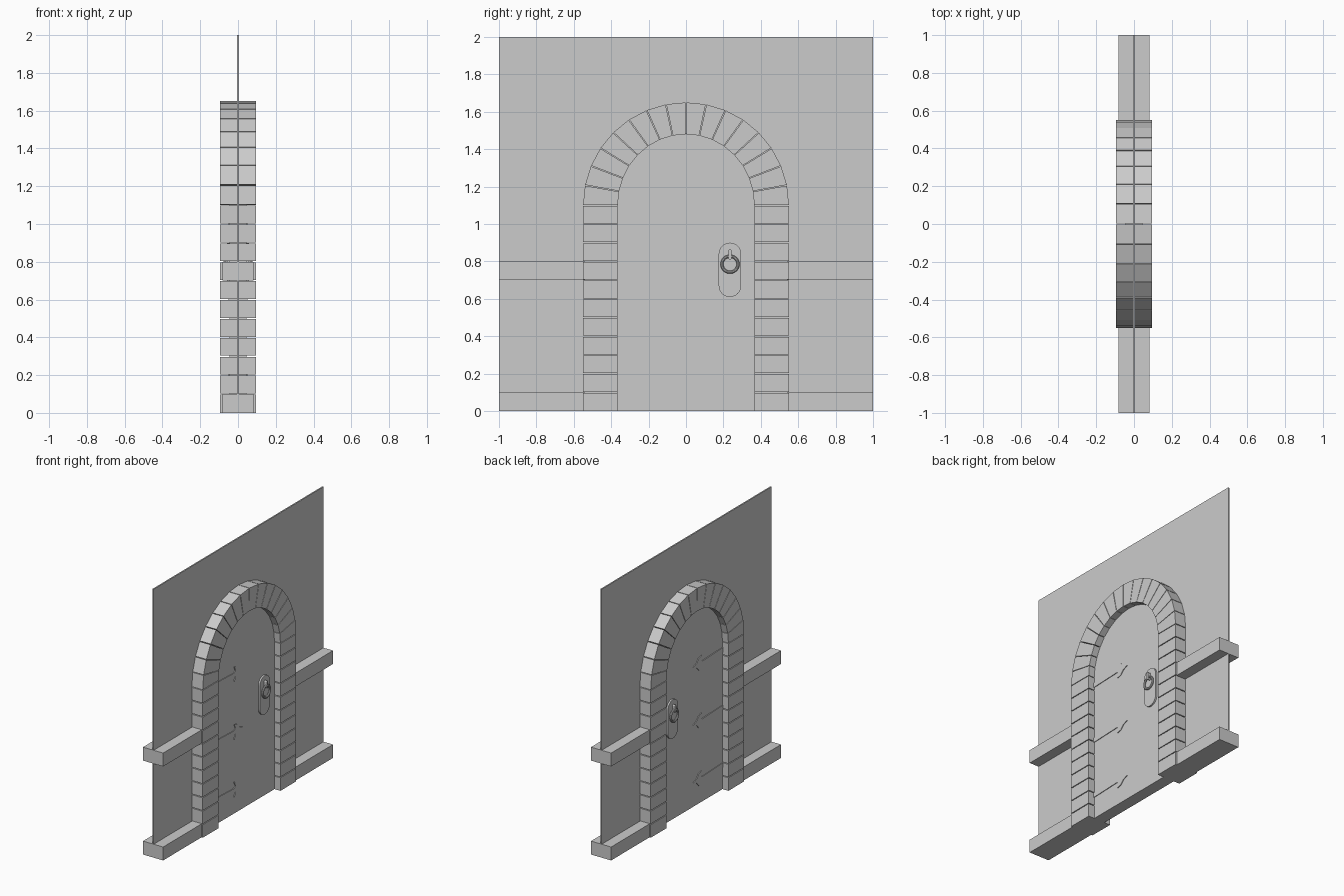
import bpy, bmesh
from math import sin, cos, pi

if "Cube" in bpy.data.objects:
    bpy.data.objects.remove(bpy.data.objects["Cube"])


def prism(name, profiles, x0, x1):
    """Extrude one or more (y, z) outlines along x into a single object."""
    bm = bmesh.new()
    for pts in profiles:
        face = bm.faces.new([bm.verts.new((x0, y, z)) for y, z in pts])
        ext = bmesh.ops.extrude_face_region(bm, geom=[face])
        moved = [v for v in ext["geom"] if isinstance(v, bmesh.types.BMVert)]
        bmesh.ops.translate(bm, verts=moved, vec=(x1 - x0, 0, 0))
    bmesh.ops.recalc_face_normals(bm, faces=bm.faces)
    me = bpy.data.meshes.new(name)
    bm.to_mesh(me)
    bm.free()
    ob = bpy.data.objects.new(name, me)
    bpy.context.collection.objects.link(ob)
    return ob


def rect(y0, y1, z0, z1):
    return [(y0, z0), (y1, z0), (y1, z1), (y0, z1)]


def smooth(ob):
    bpy.ops.object.select_all(action='DESELECT')
    ob.select_set(True)
    bpy.context.view_layer.objects.active = ob
    bpy.ops.object.shade_smooth_by_angle()


OUT, INN, INN_H, SPRING = 0.55, 0.365, 0.38, 1.10
GAP = 0.003


def arc(t, outer):
    ry, rz = (OUT, OUT) if outer else (INN, INN_H)
    return (ry * cos(t), SPRING + rz * sin(t))


# Thin wall panel
prism("wall", [rect(-1, 1, 0, 2)], -0.005, 0.005)

# Skirting and chair rails on both sides of the doorway
for name, z in (("skirting", 0.0), ("chair_rail", 0.7)):
    prism(name, [rect(-1, -0.54, z, z + 0.1), rect(0.54, 1, z, z + 0.1)], -0.083, 0.083)

# Stacked jamb bricks
jambs = []
for i in range(11):
    z0 = i * 0.1 + (GAP if i else 0)
    for y0, y1 in ((-OUT, -INN), (INN, OUT)):
        jambs.append(rect(y0, y1, z0, (i + 1) * 0.1 - GAP))
prism("jamb_bricks", jambs, -0.094, 0.094)

# Wedge bricks of the arch
n = 16
wedges = []
for i in range(n):
    a, b = pi * i / n + 0.004, pi * (i + 1) / n - 0.004
    wedges.append([arc(a, True), arc(b, True), arc(b, False), arc(a, False)])
prism("arch_bricks", wedges, -0.094, 0.094)

# Door slab filling the opening
door = [(-INN - 0.005, 0), (INN + 0.005, 0)]
for i in range(33):
    t = pi * i / 32
    door.append(((INN + 0.005) * cos(t), SPRING + (INN_H + 0.004) * sin(t)))
FACE = 0.045
prism("door", [door], -FACE, FACE)

# Strap hinge outline: tapering strap ending in a three-pointed head
half = [(-0.37, 0.018), (-0.12, 0.009), (-0.10, 0.022), (-0.115, 0.055),
        (-0.08, 0.045), (-0.055, 0.016)]
strap = half + [(-0.015, 0)] + [(y, -z) for y, z in reversed(half)]

# Stadium-shaped handle plate
PY = 0.235


def stadium(r, z0, z1):
    pts = [(PY + r * cos(pi * i / 16), z1 - r + r * sin(pi * i / 16)) for i in range(17)]
    return pts + [(PY - r * cos(pi * i / 16), z0 + r - r * sin(pi * i / 16)) for i in range(17)]


# Door furniture, repeated on both faces
for s, side in ((1, "right"), (-1, "left")):
    prism("hinges_" + side, [[(y, z + h) for y, z in strap] for h in (0.18, 0.61, 1.04)],
          s * FACE, s * (FACE + 0.005))
    smooth(prism("handle_plate_" + side, [stadium(0.06, 0.61, 0.90)],
                 s * FACE, s * (FACE + 0.012)))
    prism("handle_stem_" + side, [stadium(0.008, 0.81, 0.865)],
          s * FACE, s * (FACE + 0.034))
    bpy.ops.mesh.primitive_torus_add(
        major_radius=0.043, minor_radius=0.008, major_segments=32, minor_segments=10,
        location=(s * (FACE + 0.024), PY, 0.785), rotation=(0, pi / 2, 0))
    ring = bpy.context.object
    ring.name = "handle_ring_" + side
    smooth(ring)
